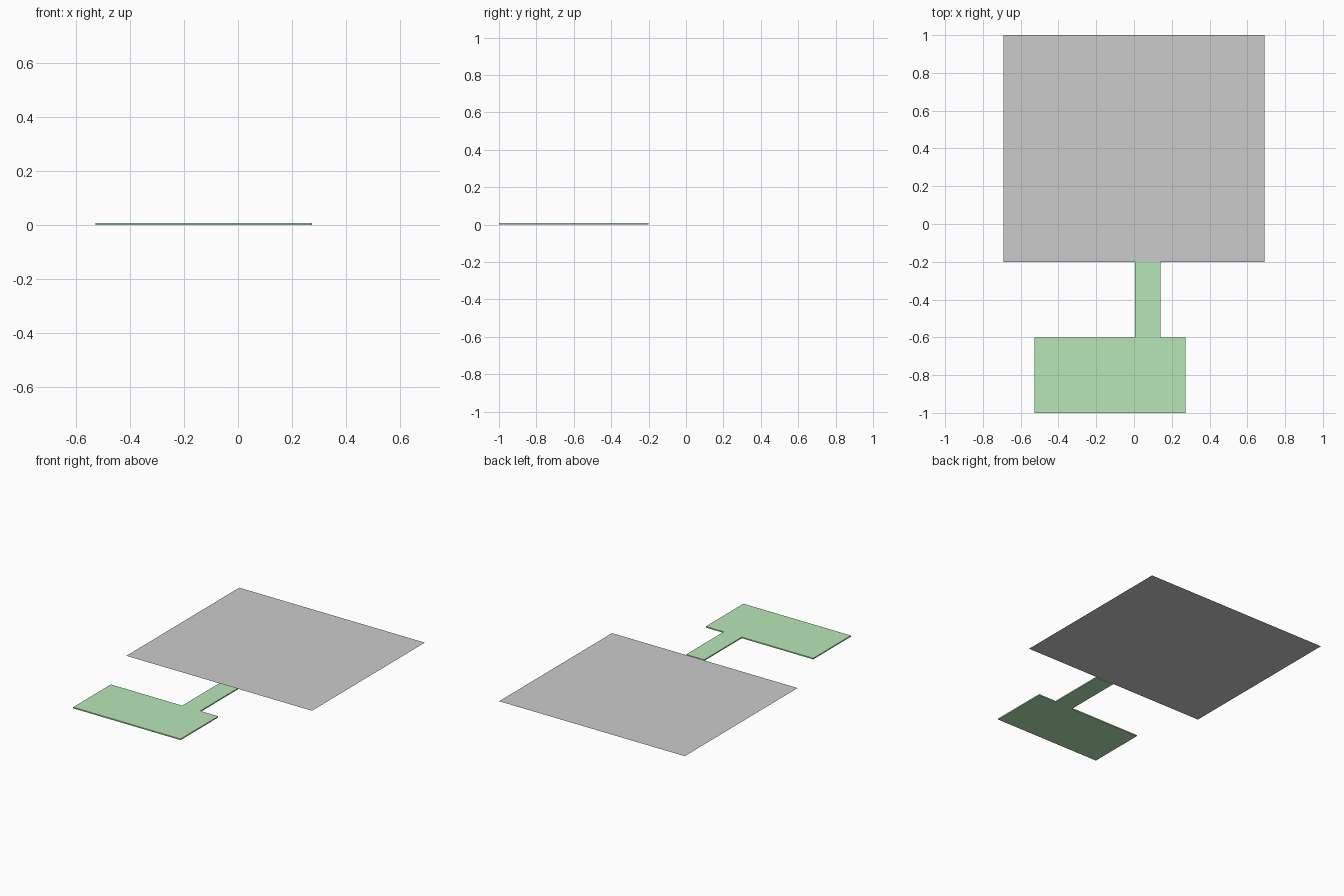
import bpy, bmesh

if "Cube" in bpy.data.objects:
    bpy.data.objects.remove(bpy.data.objects["Cube"])

T = 0.008  # slab thickness


def flat_shape(name, outline, z, height=0.0):
    """Face from a 2D outline, extruded upward when height is given."""
    bm = bmesh.new()
    face = bm.faces.new([bm.verts.new((x, y, z)) for x, y in outline])
    if height:
        out = bmesh.ops.extrude_face_region(bm, geom=[face])
        top = [v for v in out["geom"] if isinstance(v, bmesh.types.BMVert)]
        bmesh.ops.translate(bm, verts=top, vec=(0, 0, height))
        bmesh.ops.recalc_face_normals(bm, faces=bm.faces)
    mesh = bpy.data.meshes.new(name)
    bm.to_mesh(mesh)
    bm.free()
    obj = bpy.data.objects.new(name, mesh)
    bpy.context.collection.objects.link(obj)
    return obj


# Thin green pad with its connecting strip
x0, x1, s0, s1 = -0.527, 0.273, 0.005, 0.139
pad = flat_shape("pad_and_strip", [
    (x0, -1), (x1, -1), (x1, -0.6), (s1, -0.6),
    (s1, -0.2), (s0, -0.2), (s0, -0.6), (x0, -0.6)], 0, T)
green = bpy.data.materials.new("light_green")
green.diffuse_color = (0.47, 0.8, 0.47, 1)
green.use_nodes = True
green.node_tree.nodes["Principled BSDF"].inputs["Base Color"].default_value = green.diffuse_color
pad.data.materials.append(green)

# Flat grey sheet without thickness
w = 0.691
flat_shape("sheet", [(-w, -0.2), (w, -0.2), (w, 1), (-w, 1)], T / 2)
